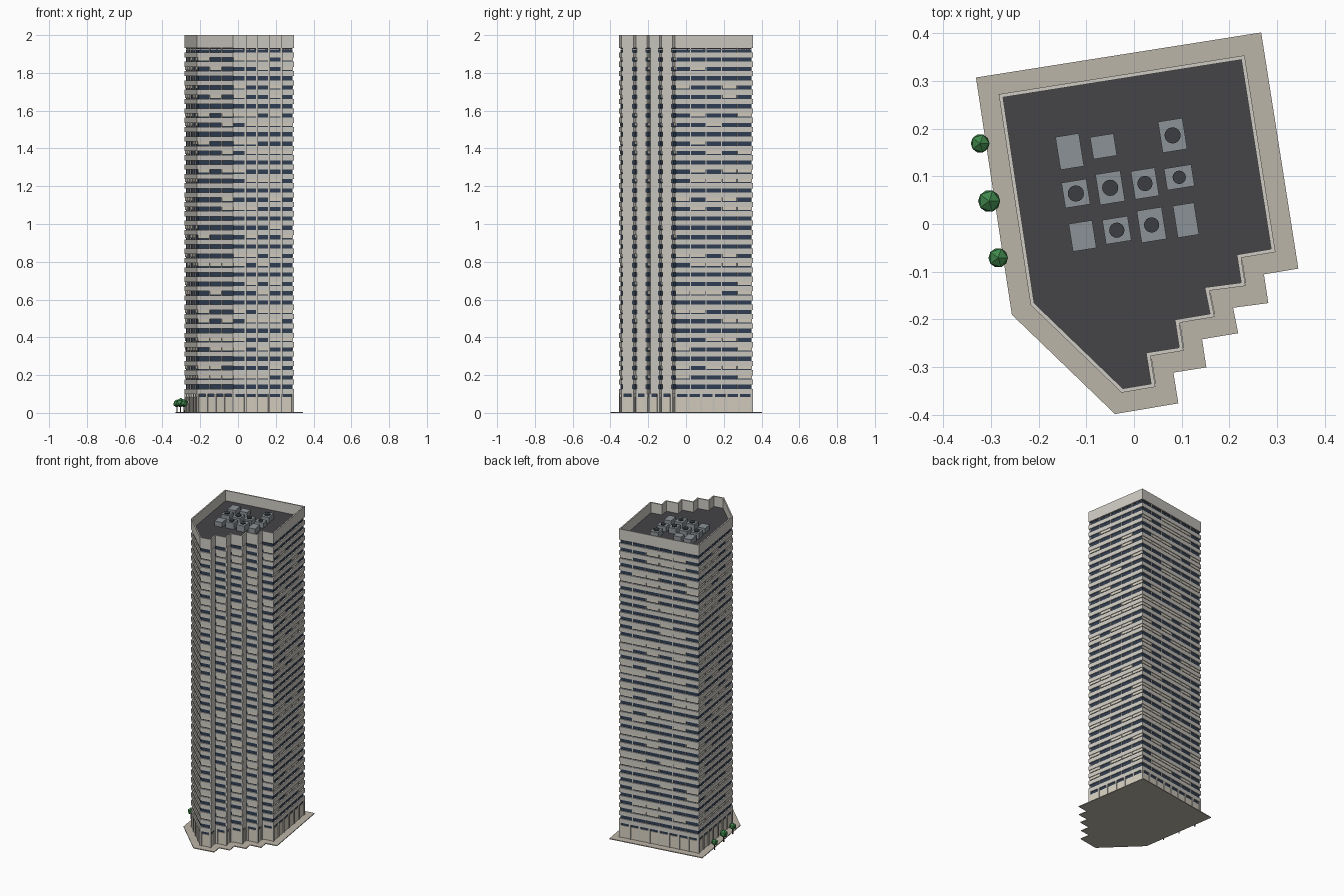
import bpy, bmesh, math, random
from mathutils import Vector, Matrix

if "Cube" in bpy.data.objects:
    bpy.data.objects.remove(bpy.data.objects["Cube"])

random.seed(4)
ROT = math.radians(9)


def mat(name, r, g, b):
    m = bpy.data.materials.new(name)
    m.diffuse_color = (r, g, b, 1)
    m.use_nodes = True
    m.node_tree.nodes["Principled BSDF"].inputs["Base Color"].default_value = m.diffuse_color
    return m


STONE = mat("stone", .62, .60, .55)
CREAM = mat("cream", .68, .63, .53)
GLASS = mat("glass", .03, .05, .09)
ROOF = mat("roof", .058, .056, .062)
PAVE = mat("paving", .50, .46, .39)
METAL = mat("metal", .26, .29, .31)
DARK = mat("dark metal", .045, .048, .052)
LEAF = mat("leaf", .05, .24, .07)
BARK = mat("bark", .12, .07, .04)


def finish(name, bm, material):
    bmesh.ops.recalc_face_normals(bm, faces=bm.faces)
    me = bpy.data.meshes.new(name)
    bm.to_mesh(me)
    bm.free()
    me.materials.append(material)
    ob = bpy.data.objects.new(name, me)
    bpy.context.collection.objects.link(ob)
    return ob


def normal(a, b):
    d = (b - a).normalized()
    return Vector((d.y, -d.x))


def offset(poly, dist):
    # mitred offset of a counter-clockwise outline, negative = inward
    out = []
    for i, p in enumerate(poly):
        n1 = normal(poly[i - 1], p)
        n2 = normal(p, poly[(i + 1) % len(poly)])
        out.append(p + (n1 + n2) * dist / (1 + n1.dot(n2)))
    return out


def prism(bm, poly, z0, z1):
    lo = [bm.verts.new((p.x, p.y, z0)) for p in poly]
    hi = [bm.verts.new((p.x, p.y, z1)) for p in poly]
    bm.faces.new(lo[::-1])
    bm.faces.new(hi)
    for i in range(len(poly)):
        bm.faces.new((lo[i - 1], lo[i], hi[i], hi[i - 1]))


def ring(bm, outer, inner, z0, z1):
    loops = [[bm.verts.new((p.x, p.y, z)) for p in poly]
             for poly, z in ((outer, z0), (outer, z1), (inner, z1), (inner, z0))]
    for k in range(4):
        a, b = loops[k], loops[(k + 1) % 4]
        for i in range(len(outer)):
            bm.faces.new((a[i - 1], a[i], b[i], b[i - 1]))


def slab(bm, a, b, s0, s1, back, front, z0, z1):
    # box lying along the wall a-b, between distances s0 and s1 from a
    d, n = (b - a).normalized(), normal(a, b)
    prism(bm, [a + d * s0 + n * front, a + d * s1 + n * front,
               a + d * s1 + n * back, a + d * s0 + n * back][::-1], z0, z1)


# Tower outline, counter-clockwise from the north-west corner
OUT = [Vector(p) for p in (
    (-.284, .2725), (-.217, -.170), (-.026, -.354), (.045, -.342), (.0346, -.277),
    (.104, -.266), (.095, -.2075), (.169, -.195), (.158, -.140), (.234, -.130),
    (.225, -.071), (.297, -.059), (.232, .354))]
EDGES = [(OUT[i], OUT[(i + 1) % len(OUT)]) for i in range(len(OUT))]
CORE = offset(OUT, -.007)
FLOORS, BASE, TOP = 37, .10, 1.9315
PITCH = (TOP - BASE) / FLOORS
SILL = .027

# Paving slab
bm = bmesh.new()
prism(bm, offset(OUT, .042), 0, .005)
finish("paving", bm, PAVE)

# Glass core, lobby walls and roof deck
bm = bmesh.new()
prism(bm, CORE, .004, 1.925)
finish("glass_core", bm, GLASS)
bm = bmesh.new()
ring(bm, offset(OUT, -.004), offset(OUT, -.009), .004, .083)
finish("lobby_walls", bm, CREAM)
bm = bmesh.new()
prism(bm, CORE, 1.926, 1.934)
finish("roof_deck", bm, ROOF)

# Floor bands and parapet
bm = bmesh.new()
for f in range(FLOORS):
    z = BASE + f * PITCH
    ring(bm, OUT, offset(OUT, -.009), z, z + SILL)
finish("floor_bands", bm, STONE)
bm = bmesh.new()
ring(bm, OUT, offset(OUT, -.008), TOP, 2.0)
finish("parapet", bm, STONE)

# Ground columns, mullions, blinds and the solid walls of the stepped side
cols, mull, blinds, piers = (bmesh.new() for _ in range(4))
for a, b in EDGES:
    L = (b - a).length
    n = max(1, round(L / .065))
    for k in range(n + 1):
        s = .006 + (L - .012) * k / n
        slab(cols, a, b, s - .006, s + .006, -.009, 0, .004, BASE)
    if L < .08 and normal(a, b).x > .9:
        slab(piers, a, b, L * .1, L * .9, -.009, .002, BASE, TOP)
        continue
    n = max(1, round(L / .086))
    w = L / n
    for k in range(1, n):
        slab(mull, a, b, k * w - .002, k * w + .002, -.009, -.002, BASE, TOP)
    for f in range(FLOORS):
        z = BASE + f * PITCH + SILL
        for k in range(n):
            if f % 3 != 0 and random.random() < .5:
                slab(blinds, a, b, k * w + .004, (k + 1) * w - .004,
                     -.009, -.004, z + .006, z + PITCH - SILL)
finish("ground_columns", cols, STONE)
finish("mullions", mull, STONE)
finish("blinds", blinds, CREAM)
finish("step_walls", piers, STONE)

# Roof units: x, y, width, depth, fan radius
UNITS = ((-.135, .152, .050, .070, 0), (-.064, .163, .050, .047, 0),
         (.081, .186, .052, .066, .017), (-.122, .064, .053, .054, .017),
         (-.050, .076, .053, .065, .017), (.023, .085, .051, .060, .016),
         (.095, .098, .058, .046, .014), (-.108, -.025, .050, .059, 0),
         (-.036, -.013, .054, .052, .016), (.037, -.002, .053, .068, .016),
         (.109, .008, .045, .068, 0))
units, fans = bmesh.new(), bmesh.new()
for x, y, w, d, r in UNITS:
    h = .032 + random.random() * .012
    bmesh.ops.create_cube(units, size=1, matrix=Matrix.Translation((x, y, 1.933 + h / 2))
                          @ Matrix.Rotation(ROT, 4, 'Z') @ Matrix.Diagonal((w, d, h, 1)))
    if r:
        bmesh.ops.create_cone(fans, cap_ends=True, segments=16, radius1=r, radius2=r, depth=.008,
                              matrix=Matrix.Translation((x, y, 1.935 + h)))
finish("roof_units", units, METAL)
finish("roof_fans", fans, DARK)

# Street trees
trunks, crowns = bmesh.new(), bmesh.new()
for x, y, r in ((-.323, .169, .022), (-.304, .048, .026), (-.285, -.071, .023)):
    bmesh.ops.create_cone(trunks, cap_ends=True, segments=6, radius1=.004, radius2=.003,
                          depth=.034, matrix=Matrix.Translation((x, y, .017)))
    bmesh.ops.create_icosphere(crowns, subdivisions=1, radius=r,
                               matrix=Matrix.Translation((x, y, .028 + r)))
finish("tree_trunks", trunks, BARK)
finish("tree_crowns", crowns, LEAF)
